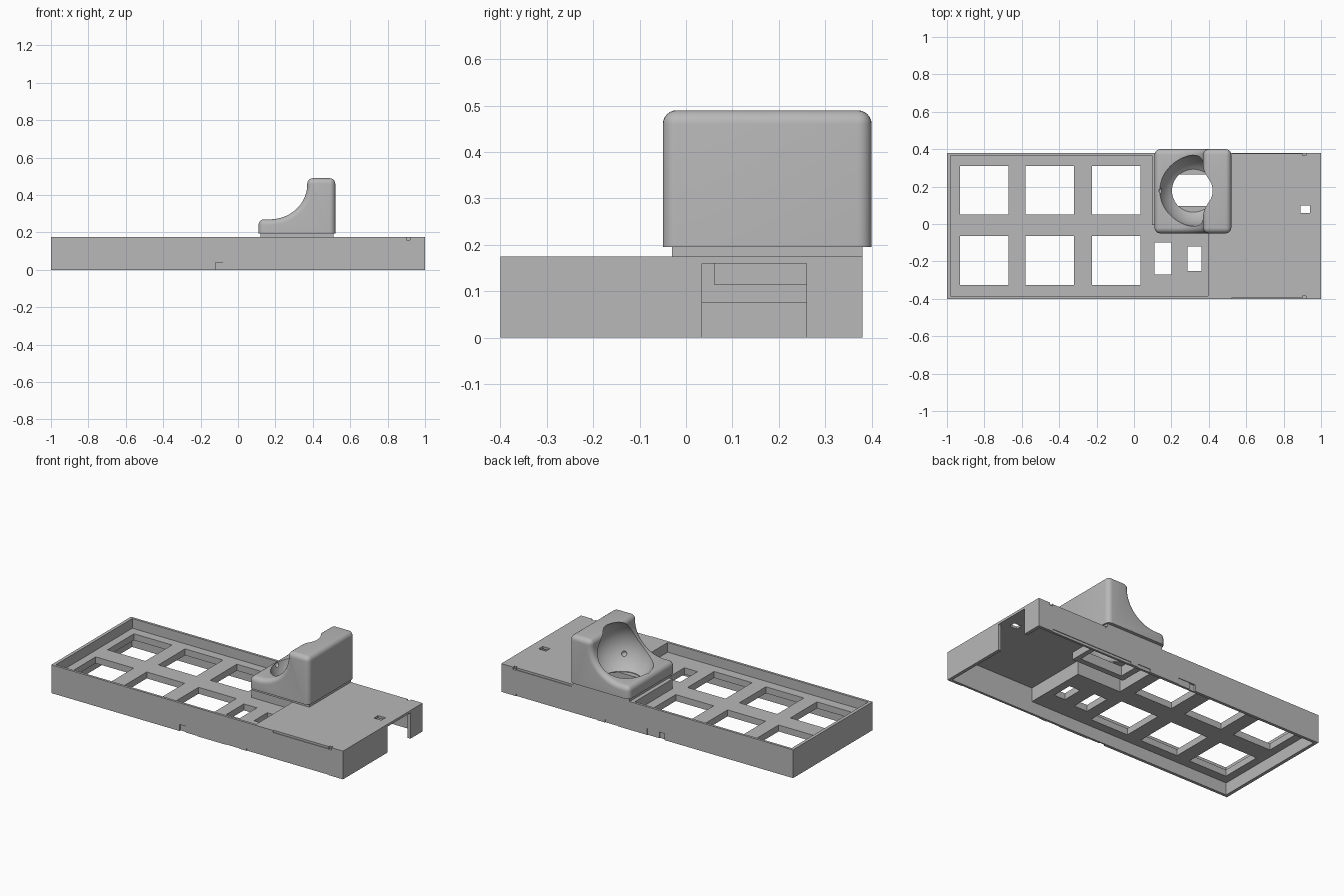
import bpy, bmesh, math
from mathutils import Matrix, Vector

if "Cube" in bpy.data.objects:
    bpy.data.objects.remove(bpy.data.objects["Cube"])

grey = bpy.data.materials.new("plain grey")
grey.use_nodes = True
grey.diffuse_color = (0.48, 0.48, 0.48, 1)
grey.node_tree.nodes["Principled BSDF"].inputs["Base Color"].default_value = grey.diffuse_color


def finish(bm, name):
    bmesh.ops.recalc_face_normals(bm, faces=bm.faces)
    mesh = bpy.data.meshes.new(name)
    bm.to_mesh(mesh)
    bm.free()
    mesh.materials.append(grey)
    obj = bpy.data.objects.new(name, mesh)
    bpy.context.collection.objects.link(obj)
    return obj


def box(name, x0, x1, y0, y1, z0, z1):
    bm = bmesh.new()
    centre = Vector((x0 + x1, y0 + y1, z0 + z1)) / 2
    size = Matrix.Diagonal((x1 - x0, y1 - y0, z1 - z0, 1))
    bmesh.ops.create_cube(bm, size=1, matrix=Matrix.Translation(centre) @ size)
    return finish(bm, name)


def sphere(name, centre, radius, u=64, v=32):
    bm = bmesh.new()
    bmesh.ops.create_uvsphere(bm, u_segments=u, v_segments=v, radius=radius,
                              matrix=Matrix.Translation(centre))
    return finish(bm, name)


def cylinder(name, centre, radius, depth):
    bm = bmesh.new()
    bmesh.ops.create_cone(bm, cap_ends=True, segments=48, radius1=radius, radius2=radius,
                          depth=depth, matrix=Matrix.Translation(centre))
    return finish(bm, name)


def activate(obj):
    bpy.ops.object.select_all(action="DESELECT")
    obj.select_set(True)
    bpy.context.view_layer.objects.active = obj


def cut(target, cutter):
    cutter.hide_render = True
    mod = target.modifiers.new("cut", "BOOLEAN")
    mod.operation, mod.solver, mod.object = "DIFFERENCE", "EXACT", cutter
    activate(target)
    bpy.ops.object.modifier_apply(modifier=mod.name)
    bpy.data.objects.remove(cutter)


def cut_box(target, *dims):
    cut(target, box("cutter", *dims))


# Case shell: top recess, then the hollow underside with the higher deck pocket
FRONT, BACK, TOP = -0.4, 0.38, 0.175
case = box("case", -1, 1, FRONT, BACK, 0, TOP)
cut_box(case, -0.98, 0.095, -0.385, 0.365, 0.115, 0.3)
cut_box(case, 0.05, 0.395, -0.385, -0.005, 0.115, 0.3)
cut_box(case, -0.98, 0.98, -0.382, 0.362, -0.1, 0.075)
cut_box(case, 0.41, 0.98, -0.382, 0.362, -0.1, 0.16)
cut_box(case, 0.11, 0.45, 0.01, 0.362, -0.1, 0.16)

# Six key openings and the smaller slots
for x in (-0.93, -0.58, -0.225):
    for y in (-0.325, 0.05):
        cut_box(case, x, x + 0.26, y, y + 0.26, -0.1, 0.3)
cut_box(case, 0.11, 0.2, -0.27, -0.1, -0.1, 0.3)
cut_box(case, 0.285, 0.36, -0.25, -0.12, -0.1, 0.3)
cut_box(case, 0.89, 0.94, 0.06, 0.1, 0.1, 0.3)

# Connector notch in the right end, sensor opening under the ball
cut_box(case, 0.95, 1.1, 0.035, 0.26, -0.1, 0.16)
cut_box(case, 0.17, 0.46, 0.095, 0.265, -0.1, 0.3)

# Clip rebates along both long sides
for edge, inward in ((FRONT, 1), (BACK, -1)):
    def rebate(x0, x1, z0, z1, depth):
        a, b = sorted((edge - inward * 0.05, edge + inward * depth))
        cut_box(case, x0, x1, a, b, z0, z1)
    rebate(0.52, 0.9, 0.162, 0.3, 0.004)
    rebate(0.9, 0.92, 0.16, 0.3, 0.015)
    rebate(-0.12, -0.08, -0.1, 0.04, 0.01)
    rebate(-0.08, 0, -0.1, 0.04, 0.004)
    rebate(0.2, 0.29, -0.1, 0.02, 0.004)
    rebate(0.34, 0.9, -0.1, 0.015, 0.004)

# Sensor frame beneath the deck
frame = box("sensor_frame", 0.13, 0.49, 0.06, 0.3, 0.115, 0.16)
cut_box(frame, 0.17, 0.46, 0.095, 0.265, 0, 0.3)

# Ball holder: scooped side profile extruded across, rounded except underneath
BALL = Vector((0.318, 0.178, 0.33))
RADIUS = 0.19
profile = [(0.11, 0.195), (0.52, 0.195), (0.52, 0.49), (0.37, 0.49)]
for i in range(21):
    a = math.pi / 2 * i / 20
    profile.append((0.17 + 0.2 * math.cos(a), 0.455 - 0.185 * math.sin(a)))
profile.append((0.11, 0.27))
bm = bmesh.new()
face = bm.faces.new([bm.verts.new((x, -0.05, z)) for x, z in profile])
side = bmesh.ops.extrude_face_region(bm, geom=[face])
bmesh.ops.translate(bm, vec=(0, 0.45, 0),
                    verts=[v for v in side["geom"] if isinstance(v, bmesh.types.BMVert)])
bmesh.ops.recalc_face_normals(bm, faces=bm.faces)
rounded = [e for e in bm.edges if e.calc_face_angle(0) > 0.7
           and max(v.co.z for v in e.verts) > 0.2]
bmesh.ops.bevel(bm, geom=rounded, offset=0.03, offset_type="OFFSET", segments=6,
                profile=0.5, affect="EDGES", clamp_overlap=False)
holder = finish(bm, "ball_holder")
plinth = box("holder_plinth", 0.12, 0.51, -0.03, BACK, TOP, 0.195)

# Ball socket with three bearing holes
for part in (holder, plinth):
    cut(part, sphere("cutter", BALL, RADIUS))
cut(plinth, cylinder("cutter", (BALL.x, BALL.y, 0.18), 0.115, 0.1))
for turn in (60, 180, 300):
    a = math.radians(turn)
    spot = Vector((math.cos(a), math.sin(a), -0.4)).normalized() * 0.185
    cut(holder, sphere("cutter", BALL + spot, 0.016, 16, 8))

for part in (case, frame, plinth, holder):
    activate(part)
    bpy.ops.object.shade_smooth_by_angle(angle=math.radians(30))
